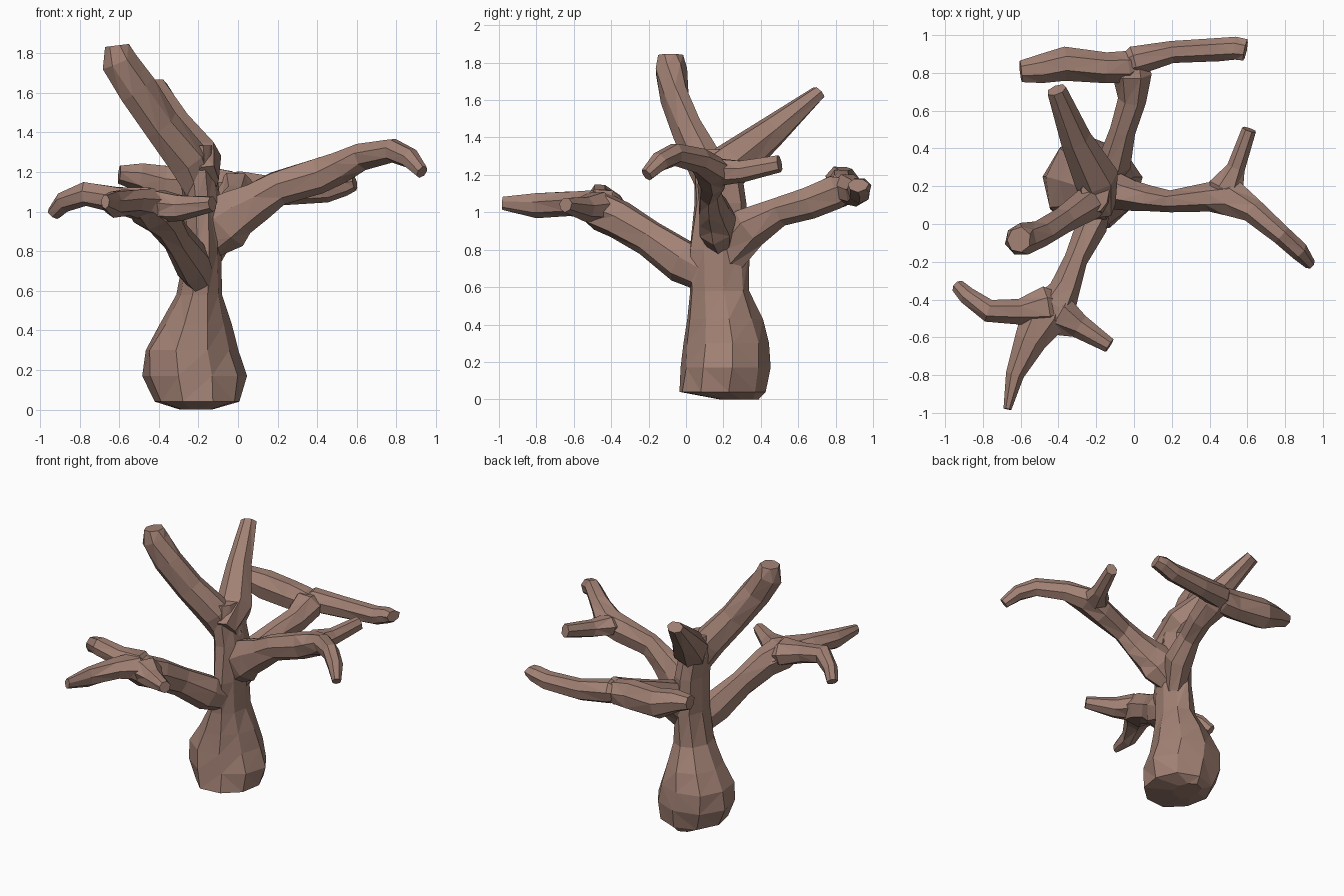
import bpy, bmesh, math, random
from mathutils import Vector

random.seed(4)
bark = bpy.data.materials.new("brown bark")
bark.diffuse_color = (0.36, 0.22, 0.175, 1)


def limb(name, rings, sides=7, flat=False):
    """Loft faceted rings (x, y, z, half width, half height) along a path."""
    bm = bmesh.new()
    pts = [Vector(r[:3]) for r in rings]
    loops = []
    for i, (p, r) in enumerate(zip(pts, rings)):
        t = (pts[min(i + 1, len(pts) - 1)] - pts[max(i - 1, 0)]).normalized()
        if flat:
            side, up = Vector((1, 0, 0)), Vector((0, 1, 0))
        else:
            side = t.cross(Vector((0, 0, 1))).normalized()
            up = side.cross(t)
        loop = []
        for k in range(sides):
            a = 2 * math.pi * (k + 0.25) / sides
            j = 1.05 * random.uniform(0.96, 1.06)
            if flat:  # trunk is flattened front right, fuller back left
                c = math.cos(a + math.pi / 4)
                j *= 1 - 0.09 * max(0, c) ** 2 + 0.07 * max(0, -c) ** 2
            loop.append(bm.verts.new(p + side * math.cos(a) * r[3] * j + up * math.sin(a) * r[4] * j))
        loops.append(loop)
    for a, b in zip(loops, loops[1:]):
        for k in range(sides):
            n = (k + 1) % sides
            bm.faces.new((a[k], a[n], b[n], b[k]))
    bm.faces.new(loops[0][::-1])
    bm.faces.new(loops[-1])
    bmesh.ops.triangulate(bm, faces=bm.faces[:])
    bmesh.ops.recalc_face_normals(bm, faces=bm.faces[:])
    me = bpy.data.meshes.new(name)
    bm.to_mesh(me)
    bm.free()
    me.materials.append(bark)
    ob = bpy.data.objects.new(name, me)
    bpy.context.collection.objects.link(ob)


# swollen trunk
limb("trunk", [
    (-0.21, 0.28, 0.0, 0.08, 0.10), (-0.2, 0.19, 0.04, 0.21, 0.22),
    (-0.21, 0.205, 0.17, 0.245, 0.23), (-0.23, 0.21, 0.3, 0.225, 0.22),
    (-0.21, 0.195, 0.43, 0.17, 0.19), (-0.19, 0.175, 0.58, 0.11, 0.155),
    (-0.175, 0.17, 0.8, 0.085, 0.155), (-0.18, 0.18, 1.05, 0.09, 0.135),
    (-0.195, 0.17, 1.2, 0.09, 0.125), (-0.2, 0.16, 1.335, 0.07, 0.1)], 9, True)

# two upper branches
limb("upper_left_branch", [
    (-0.17, 0.16, 1.08, .06, .09), (-0.25, 0.1, 1.26, .09, .105), (-0.39, 0.01, 1.44, .07, .1),
    (-0.51, -0.06, 1.62, .07, .095), (-0.6, -0.085, 1.76, .082, .09), (-0.61, -0.085, 1.84, .065, .06)])
limb("upper_back_branch", [
    (-0.17, 0.11, 1.14, .07, .12), (-0.2, 0.25, 1.26, .115, .115),
    (-0.31, 0.46, 1.43, .08, .08), (-0.41, 0.71, 1.64, .05, .037)])

# right branch and its twig
limb("right_branch", [
    (-0.17, 0.19, 0.83, .06, .09), (-0.08, 0.17, 0.94, .1, .145), (0.0, 0.15, 0.995, .08, .12),
    (0.1, 0.13, 1.055, .065, .095), (0.2, 0.12, 1.12, .055, .085), (0.4, 0.14, 1.18, .075, .09),
    (0.52, 0.14, 1.225, .095, .08), (0.63, 0.07, 1.28, .065, .065), (0.78, -0.06, 1.31, .052, .057),
    (0.87, -0.14, 1.27, .05, .05), (0.93, -0.21, 1.2, .03, .035)])
limb("right_twig", [
    (0.45, 0.09, 1.2, .05, .03), (0.49, 0.19, 1.22, .09, .07), (0.54, 0.3, 1.22, .047, .057),
    (0.61, 0.5, 1.26, .037, .045)])

# back branch and its two arms
limb("back_branch", [
    (-0.17, 0.2, 0.76, .06, .11), (-0.1, 0.34, 0.92, .085, .115), (-0.06, 0.5, 1.005, .065, .08),
    (-0.01, 0.66, 1.05, .07, .085), (-0.01, 0.8, 1.11, .1, .09), (-0.01, 0.88, 1.13, .07, .05)])
limb("back_left_arm", [
    (0.06, 0.86, 1.12, .03, .03), (-0.03, 0.83, 1.12, .08, .085), (-0.15, 0.83, 1.13, .08, .1),
    (-0.37, 0.85, 1.14, .085, .1), (-0.5, 0.82, 1.18, .075, .07), (-0.6, 0.81, 1.19, .055, .045)])
limb("back_right_arm", [
    (-0.09, 0.83, 1.12, .03, .03), (0.0, 0.86, 1.13, .075, .08), (0.2, 0.91, 1.105, .055, .07),
    (0.45, 0.925, 1.11, .06, .06), (0.54, 0.93, 1.135, .06, .05), (0.59, 0.92, 1.145, .055, .035)])

# front branch and its three arms
limb("front_branch", [
    (-0.18, 0.12, 0.66, .06, .09), (-0.23, -0.02, .74, .08, .11), (-0.31, -0.2, .865, .06, .092),
    (-0.37, -0.36, .96, .08, .1), (-0.43, -0.46, 1.01, .115, .1), (-0.5, -0.56, 1.05, .08, .055)])
limb("front_arm", [
    (-0.41, -0.36, 1.0, .05, .03), (-0.48, -0.49, 1.04, .12, .08), (-0.55, -0.62, 1.05, .08, .065),
    (-0.63, -0.8, 1.04, .047, .065), (-0.67, -0.98, 1.05, .02, .035)])
limb("front_left_arm", [
    (-0.36, -0.43, 1.0, .05, .03), (-0.47, -0.44, 1.04, .11, .085), (-0.61, -0.465, 1.06, .065, .065),
    (-0.77, -0.46, 1.09, .06, .06), (-0.88, -0.38, 1.05, .045, .05), (-0.93, -0.33, .99, .035, .035)])
limb("front_right_arm", [
    (-0.49, -0.43, 1.03, .05, .03), (-0.4, -0.48, 1.03, .11, .08), (-0.29, -0.545, 1.02, .062, .065),
    (-0.13, -0.645, 1.04, .038, .037)])
